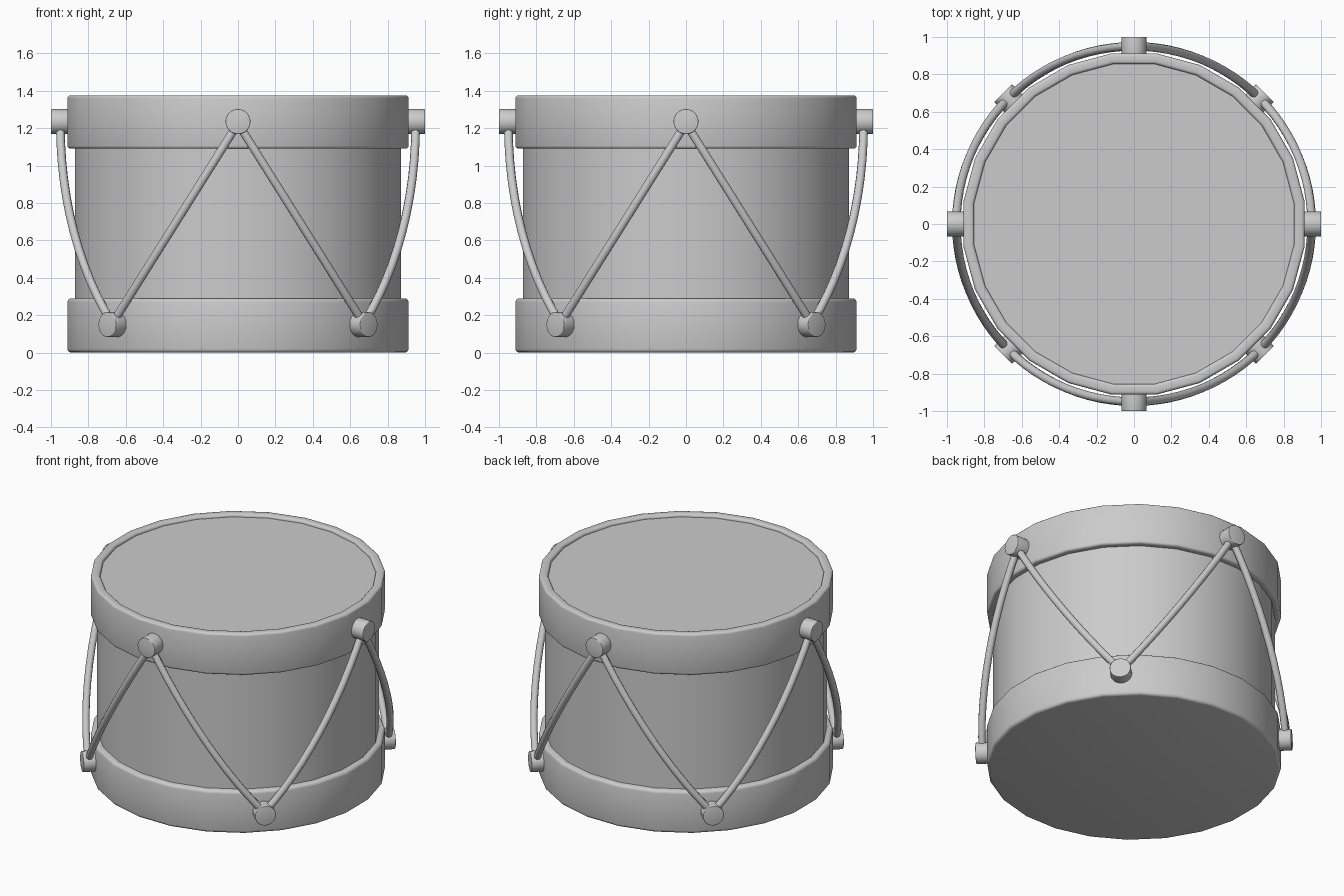
import bpy, bmesh
from math import sin, cos, pi, radians
from mathutils import Matrix, Vector

if "Cube" in bpy.data.objects:
    bpy.data.objects.remove(bpy.data.objects["Cube"])

SIDES = 24


def finish(name, bm, bevel=0.0):
    """Round the sharp edges, make an object and shade it smooth by angle."""
    bmesh.ops.recalc_face_normals(bm, faces=bm.faces)
    if bevel:
        sharp = [e for e in bm.edges if e.calc_face_angle(0) > radians(40)]
        bmesh.ops.bevel(bm, geom=sharp, offset=bevel, segments=3,
                        profile=0.5, affect='EDGES')
    mesh = bpy.data.meshes.new(name)
    bm.to_mesh(mesh)
    bm.free()
    ob = bpy.data.objects.new(name, mesh)
    bpy.context.collection.objects.link(ob)
    bpy.ops.object.select_all(action='DESELECT')
    ob.select_set(True)
    bpy.context.view_layer.objects.active = ob
    bpy.ops.object.shade_smooth_by_angle(angle=radians(40))
    return ob


def lathe(name, profile, closed, bevel=0.0):
    """Turn an (r, z) profile round z; open profiles get flat end caps."""
    bm = bmesh.new()
    rings = []
    for r, z in profile:
        rings.append([bm.verts.new((r * cos(a), r * sin(a), z))
                      for a in ((i + 0.5) * 2 * pi / SIDES for i in range(SIDES))])
    pairs = list(zip(rings, rings[1:]))
    if closed:
        pairs.append((rings[-1], rings[0]))
    else:
        bm.faces.new(rings[0])
        bm.faces.new(rings[-1])
    for lo, hi in pairs:
        for i in range(SIDES):
            j = (i + 1) % SIDES
            bm.faces.new((lo[i], lo[j], hi[j], hi[i]))
    return finish(name, bm, bevel)


def peg(name, angle, z, inner, outer):
    """Short round peg pointing outwards from the hoop."""
    out = Vector((cos(angle), sin(angle), 0))
    rot = out.to_track_quat('Z', 'Y').to_matrix().to_4x4()
    place = Matrix.Translation(out * (inner + outer) / 2 + Vector((0, 0, z)))
    bm = bmesh.new()
    bmesh.ops.create_cone(bm, cap_ends=True, segments=24, radius1=0.067,
                          radius2=0.067, depth=outer - inner, matrix=place @ rot)
    finish(name, bm, 0.004)


def cord(name, angle, side):
    """Round cord wrapping an eighth turn from a top peg to a bottom peg."""
    data = bpy.data.curves.new(name, 'CURVE')
    data.dimensions = '3D'
    data.bevel_depth = 0.023
    data.bevel_resolution = 3
    data.use_fill_caps = True
    sp = data.splines.new('POLY')
    n = 12
    sp.points.add(n)
    for i in range(n + 1):
        t = i / n * pi / 4
        z = 1.225 - 1.07 * sin(t) / sin(pi / 4)
        a = angle + side * t
        sp.points[i].co = (0.95 * cos(a), 0.95 * sin(a), z, 1)
    sp.use_smooth = True
    bpy.context.collection.objects.link(bpy.data.objects.new(name, data))


# Drum body, skin and hoops
lathe("shell", [(0.88, 0.2), (0.88, 1.2)], False)
lathe("bottom_hoop", [(0.92, 0.0), (0.92, 0.29)], False, 0.02)
lathe("top_hoop", [(0.92, 1.09), (0.92, 1.375), (0.862, 1.375), (0.862, 1.09)], True, 0.016)
lathe("drum_skin", [(0.864, 1.15), (0.864, 1.355)], False)

# Pegs and zigzag cords
for k in range(4):
    a = k * pi / 2
    peg(f"top_peg_{k + 1}", a, 1.235, 0.88, 1.0)
    peg(f"bottom_peg_{k + 1}", a + pi / 4, 0.15, 0.88, 0.99)
    cord(f"cord_left_{k + 1}", a, -1)
    cord(f"cord_right_{k + 1}", a, 1)
